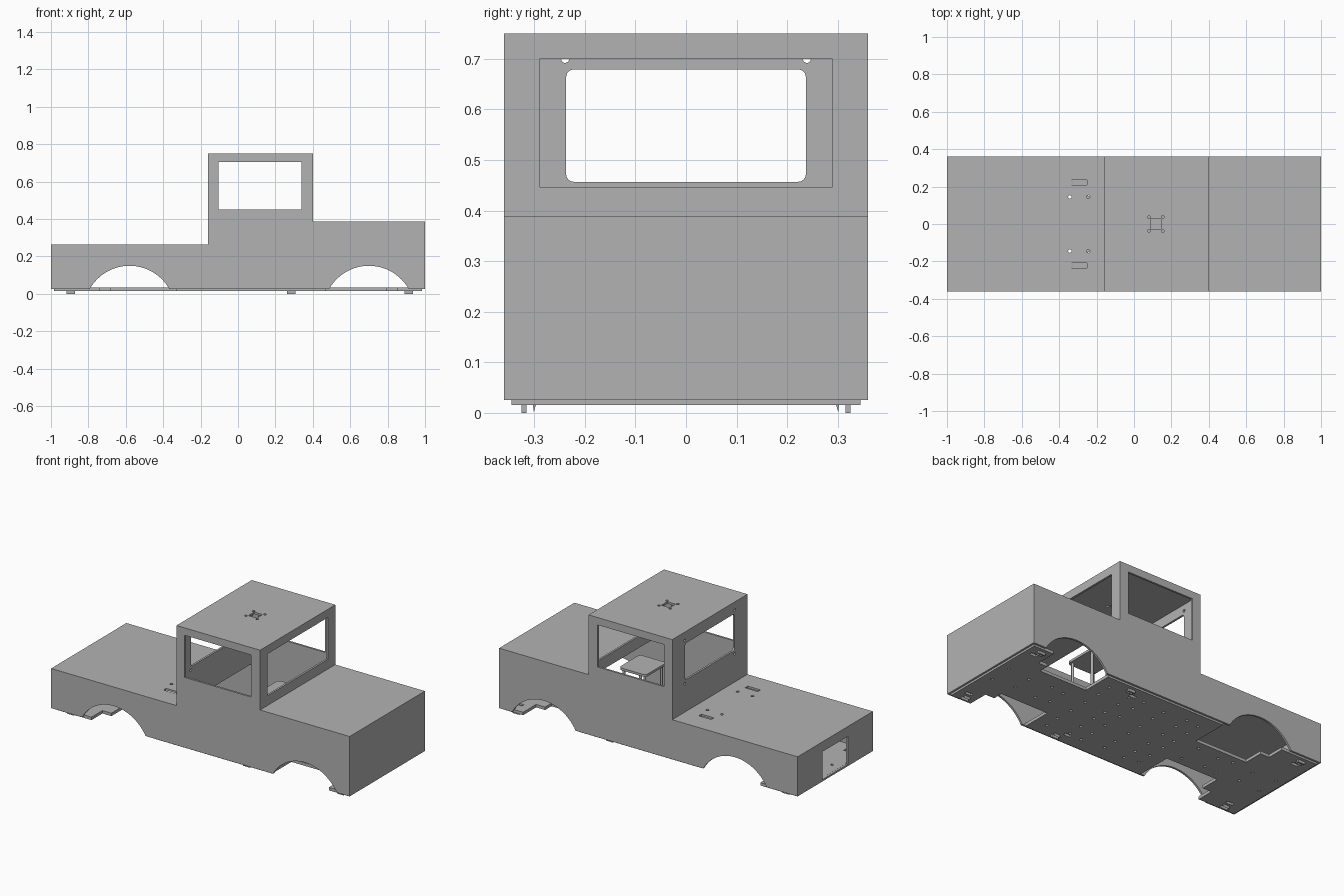
import bpy, bmesh, math
from mathutils import Matrix, Vector

cube = bpy.data.objects.get("Cube")
if cube:
    bpy.data.objects.remove(cube, do_unlink=True)

grey = bpy.data.materials.new("plain grey")
grey.use_nodes = True
COLOUR = (0.45, 0.45, 0.45, 1)
grey.diffuse_color = COLOUR
grey.node_tree.nodes["Principled BSDF"].inputs["Base Color"].default_value = COLOUR

WALL = 0.012
HALF = 0.36


# ---- helpers ----
def make(name, bm):
    bmesh.ops.recalc_face_normals(bm, faces=bm.faces[:])
    mesh = bpy.data.meshes.new(name)
    bm.to_mesh(mesh)
    bm.free()
    mesh.materials.append(grey)
    ob = bpy.data.objects.new(name, mesh)
    bpy.context.collection.objects.link(ob)
    return ob


def box(bm, x0, x1, y0, y1, z0, z1):
    centre = Vector((x0 + x1, y0 + y1, z0 + z1)) / 2
    size = Matrix.Diagonal((x1 - x0, y1 - y0, z1 - z0, 1))
    bmesh.ops.create_cube(bm, size=1, matrix=Matrix.Translation(centre) @ size)


def rod(bm, centre, radius, depth, axis="Z", sides=16):
    turn = {"X": Matrix.Rotation(math.pi / 2, 4, "Y"),
            "Y": Matrix.Rotation(math.pi / 2, 4, "X"),
            "Z": Matrix()}[axis]
    bmesh.ops.create_cone(bm, cap_ends=True, segments=sides, radius1=radius,
                          radius2=radius, depth=depth,
                          matrix=Matrix.Translation(centre) @ turn)


def prism(bm, points, offset):
    """Close a loop of 3D points and extrude it along offset."""
    face = bm.faces.new([bm.verts.new(p) for p in points])
    out = bmesh.ops.extrude_face_region(bm, geom=[face], use_keep_orig=True)
    moved = [v for v in out["geom"] if isinstance(v, bmesh.types.BMVert)]
    bmesh.ops.translate(bm, verts=moved, vec=offset)


def rounded(cu, cv, hu, hv, r, steps=6):
    """Outline of a rounded rectangle."""
    points = []
    for k, (su, sv) in enumerate(((1, 1), (-1, 1), (-1, -1), (1, -1))):
        for i in range(steps + 1):
            a = (k + i / steps) * math.pi / 2
            points.append((cu + su * (hu - r) + r * math.cos(a),
                           cv + sv * (hv - r) + r * math.sin(a)))
    return points


def cut(ob, bm):
    cutter = make("cutter", bm)
    cutter.hide_render = True
    mod = ob.modifiers.new("cut", "BOOLEAN")
    mod.operation, mod.solver, mod.object = "DIFFERENCE", "EXACT", cutter
    graph = bpy.context.evaluated_depsgraph_get()
    mesh = bpy.data.meshes.new_from_object(ob.evaluated_get(graph))
    ob.modifiers.clear()
    ob.data = mesh
    bpy.data.objects.remove(cutter, do_unlink=True)


def side_profile(t, floor):
    return [(-1 + t, floor), (-1 + t, 0.265 - t), (-0.16 + t, 0.265 - t),
            (-0.16 + t, 0.75 - t), (0.4 - t, 0.75 - t), (0.4 - t, 0.388 - t),
            (1 - t, 0.388 - t), (1 - t, floor)]


# ---- body shell: solid side profile, hollowed from below ----
bm = bmesh.new()
prism(bm, [(x, -HALF, z) for x, z in side_profile(0, 0.025)], (0, 2 * HALF, 0))
body = make("body_shell", bm)

bm = bmesh.new()
inner = HALF - WALL
prism(bm, [(x, -inner, z) for x, z in side_profile(WALL, -0.1)], (0, 2 * inner, 0))
cut(body, bm)

# wheel arches, cab windows and tail opening
bm = bmesh.new()
for x in (-0.58, 0.70):
    rod(bm, (x, 0, -0.094), 0.244, 1, "Y", 96)
box(bm, -0.105, 0.34, -0.5, 0.5, 0.45, 0.705)
box(bm, 0.36, 0.44, -0.29, 0.29, 0.447, 0.70)
prism(bm, [(-0.2, y, z) for y, z in rounded(0, 0.568, 0.237, 0.111, 0.015)], (0.08, 0, 0))
box(bm, -1.05, -0.95, -0.12, 0.12, 0.036, 0.205)
cut(body, bm)

# mounting holes in the cab rear wall, deck and roof
bm = bmesh.new()
for s in (-1, 1):
    for z in (0.70, 0.436):
        rod(bm, (-0.16, s * 0.239, z), 0.008, 0.06, "X")
    box(bm, -0.335, -0.25, s * 0.222 - 0.013, s * 0.222 + 0.013, 0.23, 0.29)
    for x in (-0.343, -0.245):
        rod(bm, (x, s * 0.145, 0.26), 0.009, 0.06)
    for x in (0.08, 0.154):
        rod(bm, (x, s * 0.037, 0.74), 0.008, 0.06)
box(bm, 0.089, 0.145, -0.028, 0.028, 0.71, 0.78)
cut(body, bm)

# ---- floor plate, narrowed beside the wheels ----
EDGE = 0.345
half = [(-0.985, EDGE), (-0.74, EDGE), (-0.74, 0.24), (-0.68, 0.24), (-0.68, 0.12),
        (-0.33, 0.12), (-0.33, EDGE), (0.47, EDGE), (0.47, 0.16),
        (0.79, 0.16), (0.79, 0.22), (0.85, 0.22), (0.85, EDGE), (0.985, EDGE)]
outline = half + [(x, -y) for x, y in reversed(half)]
bm = bmesh.new()
prism(bm, [(x, y, 0.016) for x, y in outline], (0, 0, 0.018))
floor = make("floor_plate", bm)

# drilled holes and slots in the floor
bm = bmesh.new()
for i in range(15):
    x = -0.93 + i * 0.13
    wide = -0.3 < x < 0.45
    for y in ((0.06, 0.17, 0.26) if wide else (0.07,)):
        for s in (-1, 1):
            rod(bm, (x + 0.02 * (i % 3), s * (y - 0.015 * (i % 2)), 0.025), 0.008, 0.1)
for x in (-0.895, 0.235, 0.925):
    for s in (-1, 1):
        box(bm, x - 0.022, x + 0.022, s * 0.27 - 0.01, s * 0.27 + 0.01, -0.05, 0.1)
cut(floor, bm)

# ---- clip tabs under the floor ----
for label, x in (("rear", -0.895), ("middle", 0.285), ("front", 0.913)):
    for side, s in (("left", 1), ("right", -1)):
        bm = bmesh.new()
        box(bm, x - 0.023, x + 0.023, s * 0.32 - 0.005, s * 0.32 + 0.005, 0, 0.02)
        prism(bm, [(x - 0.02, s * 0.303, 0.018), (x - 0.02, s * 0.296, 0.018),
                   (x - 0.02, s * 0.301, 0.002)], (0.04, 0, 0))
        make(f"{label}_{side}_tab", bm)

# ---- raised equipment tray inside the cab ----
bm = bmesh.new()
prism(bm, [(x, y, 0.325) for x, y in rounded(0.29, 0, 0.09, 0.1, 0.02)], (0, 0, 0.014))
for x in (0.22, 0.36):
    for y in (-0.08, 0.08):
        rod(bm, (x, y, 0.18), 0.008, 0.292)
make("equipment_tray", bm)
